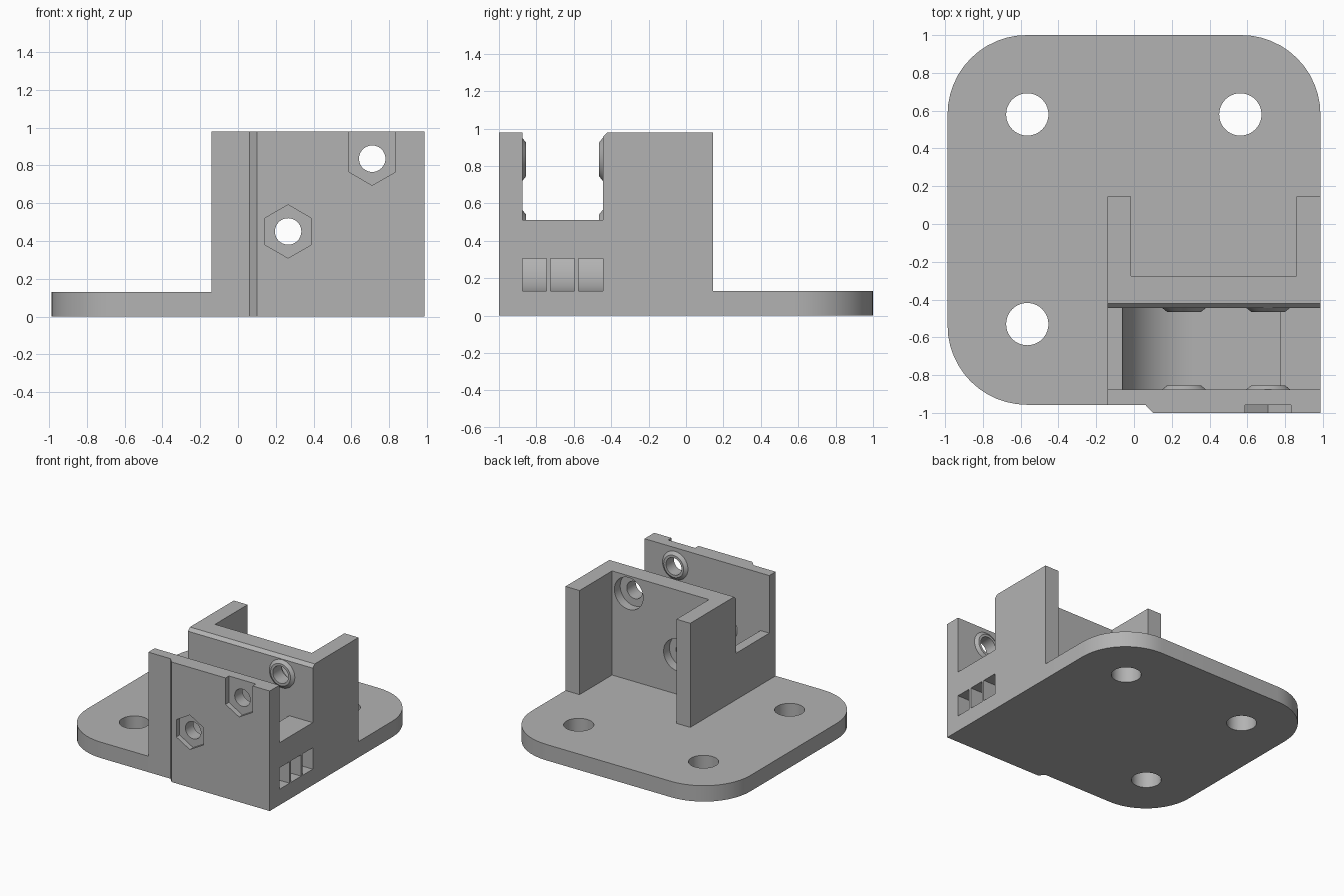
import bpy, bmesh
from math import cos, sin, pi

cube = bpy.data.objects.get("Cube")
if cube:
    bpy.data.objects.remove(cube, do_unlink=True)

gray = bpy.data.materials.new("light gray")
gray.use_nodes = True
gray.diffuse_color = (0.45, 0.45, 0.45, 1)
gray.node_tree.nodes["Principled BSDF"].inputs["Base Color"].default_value = (0.45, 0.45, 0.45, 1)


def arc(cx, cy, r, a0, a1, n=12):
    """Points along an arc, both ends included (angles in quarter turns)."""
    angles = [(a0 + (a1 - a0) * i / n) * pi / 2 for i in range(n + 1)]
    return [(cx + r * cos(a), cy + r * sin(a)) for a in angles]


def ring(cx, cy, r, n=40, start=0.0):
    return arc(cx, cy, r, start, start + 4, n)[:-1]


def rect(u0, u1, v0, v1):
    return [(u0, v0), (u1, v0), (u1, v1), (u0, v1)]


def prism(name, axis, lo, hi, profile, end_profile=None):
    """Solid between a profile at lo and (optionally another) profile at hi."""
    place = {"x": lambda u, v, w: (w, u, v),
             "y": lambda u, v, w: (u, w, v),
             "z": lambda u, v, w: (u, v, w)}[axis]
    bm = bmesh.new()
    a = [bm.verts.new(place(u, v, lo)) for u, v in profile]
    b = [bm.verts.new(place(u, v, hi)) for u, v in (end_profile or profile)]
    bm.faces.new(a)
    bm.faces.new(b)
    for i in range(len(a)):
        j = (i + 1) % len(a)
        bm.faces.new((a[i], a[j], b[j], b[i]))
    bmesh.ops.recalc_face_normals(bm, faces=bm.faces)
    mesh = bpy.data.meshes.new(name)
    bm.to_mesh(mesh)
    bm.free()
    mesh.materials.append(gray)
    obj = bpy.data.objects.new(name, mesh)
    bpy.context.collection.objects.link(obj)
    return obj


def combine(target, operation, tool):
    mod = target.modifiers.new("combine", "BOOLEAN")
    mod.operation = operation
    mod.solver = "EXACT"
    mod.object = tool
    bpy.context.view_layer.objects.active = target
    bpy.ops.object.modifier_apply(modifier=mod.name)
    bpy.data.objects.remove(tool, do_unlink=True)


EDGE, FRONT, PLATE, TOP = 0.987, -0.957, 0.13, 0.98
IN_FRONT, IN_BACK, LEDGE = -0.875, -0.445, 0.51
BOLTS = [(0.265, 0.45), (0.71, 0.835)]

# Base plate with three rounded corners
r = 0.42
bracket = prism("mounting_bracket", "z", 0, PLATE,
                [(EDGE, FRONT)]
                + arc(EDGE - r, 1 - r, r, 0, 1)
                + arc(r - EDGE, 1 - r, r, 1, 2)
                + arc(r - EDGE, FRONT + r, r, 2, 3))

# Housing with two rear arms and a thickened front wall
housing = [(-0.14, FRONT), (0.06, FRONT), (0.10, -1), (EDGE, -1),
           (EDGE, 0.145), (0.86, 0.145), (0.86, -0.275),
           (-0.015, -0.275), (-0.015, 0.145), (-0.14, 0.145)]
combine(bracket, "UNION", prism("housing", "z", 0, TOP, housing))

# Open slot across the housing, chamfered on its rear edge
slot = [(IN_FRONT, LEDGE), (IN_BACK, LEDGE), (IN_BACK, 0.955),
        (IN_BACK + 0.025, TOP), (IN_BACK + 0.025, 1.1), (IN_FRONT, 1.1)]
combine(bracket, "DIFFERENCE", prism("slot_cutter", "x", -0.3, 1.2, slot))

# Pit with a curved floor
sweep = LEDGE - PLATE
pit = arc(sweep - 0.06, LEDGE, sweep, 2, 3, 20) + [(0.775, PLATE), (0.775, 0.6), (-0.06, 0.6)]
combine(bracket, "DIFFERENCE", prism("pit_cutter", "y", IN_FRONT, IN_BACK, pit))

# Three side windows
for i in range(3):
    y = IN_FRONT + i * 0.15
    combine(bracket, "DIFFERENCE",
            prism("window_cutter", "x", 0.7, 1.2, rect(y, y + 0.13, PLATE, 0.305)))

# Bolt bosses, bores and rear counterbores
for x, z in BOLTS:
    wide, tip = ring(x, z, 0.14), ring(x, z, 0.09)
    combine(bracket, "UNION", prism("front_boss", "y", IN_FRONT - 0.02, IN_FRONT + 0.02, wide, tip))
    combine(bracket, "UNION", prism("rear_boss", "y", IN_BACK + 0.02, IN_BACK - 0.02, wide, tip))
    combine(bracket, "DIFFERENCE", prism("bore", "y", -1.2, -0.2, ring(x, z, 0.07)))
    combine(bracket, "DIFFERENCE", prism("counterbore", "y", -0.35, -0.2, ring(x, z, 0.13)))

# Hexagonal nut pockets, the upper one open at the top
low, high = BOLTS
combine(bracket, "DIFFERENCE", prism("nut_pocket", "y", -1.1, -0.957, ring(*low, 0.141, 6, 1)))
lower_half = arc(*high, 0.141, 7 / 3, 11 / 3, 2)
open_hex = lower_half + [(lower_half[-1][0], 1.1), (lower_half[0][0], 1.1)]
combine(bracket, "DIFFERENCE", prism("open_nut_pocket", "y", -1.1, -0.957, open_hex))

# Mounting holes in the plate
for x, y in [(-0.565, 0.58), (0.563, 0.58), (-0.565, -0.53)]:
    combine(bracket, "DIFFERENCE", prism("mount_hole", "z", -0.1, 0.3, ring(x, y, 0.112)))

bpy.ops.object.select_all(action="DESELECT")
bracket.select_set(True)
bpy.context.view_layer.objects.active = bracket
bpy.ops.object.shade_smooth_by_angle(angle=pi / 6)
